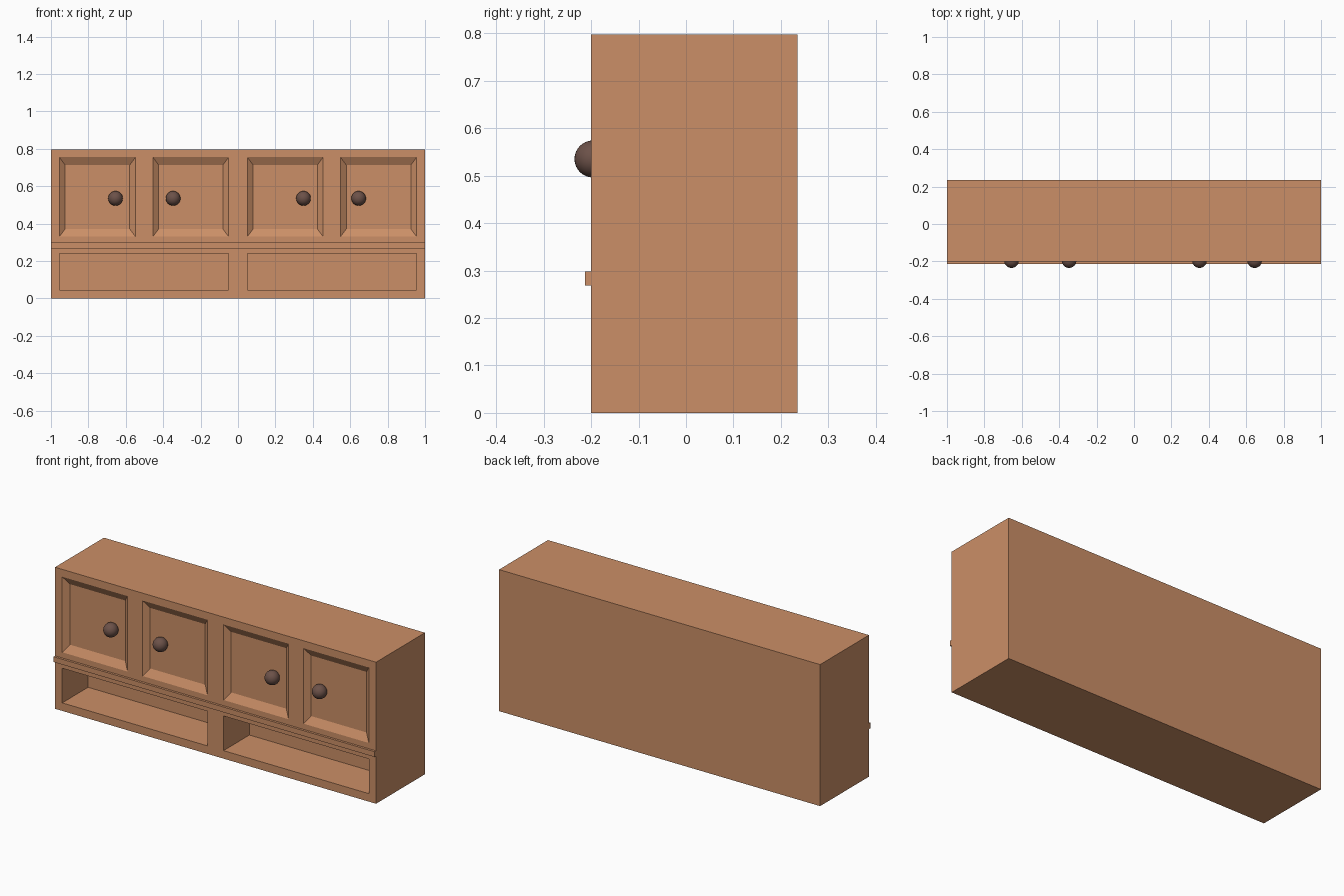
import bpy, bmesh
from mathutils import Vector

cube = bpy.data.objects.get("Cube")
if cube:
    bpy.data.objects.remove(cube, do_unlink=True)


def material(name, rgb):
    mat = bpy.data.materials.new(name)
    mat.use_nodes = True
    mat.diffuse_color = (*rgb, 1)
    mat.node_tree.nodes["Principled BSDF"].inputs["Base Color"].default_value = (*rgb, 1)
    return mat


def finish(name, bm, mat):
    bmesh.ops.recalc_face_normals(bm, faces=bm.faces)
    mesh = bpy.data.meshes.new(name)
    bm.to_mesh(mesh)
    bm.free()
    mesh.materials.append(mat)
    obj = bpy.data.objects.new(name, mesh)
    bpy.context.collection.objects.link(obj)
    return obj


wood = material("warm wood", (0.60, 0.275, 0.135))
dark = material("dark brown knob", (0.15, 0.083, 0.066))

FRONT, BACK, TOP = -0.2, 0.235, 0.797


def recess(bm, faces, depth, shrink_x=0.0, shrink_z=0.0):
    """Push a group of front faces inward, optionally tapering the walls."""
    geom = bmesh.ops.extrude_face_region(bm, geom=faces)["geom"]
    bmesh.ops.delete(bm, geom=[f for f in faces if f.is_valid], context="FACES")
    verts = [v for v in geom if isinstance(v, bmesh.types.BMVert)]
    mid = sum((v.co for v in verts), Vector()) / len(verts)
    for v in verts:
        v.co.x += shrink_x if v.co.x < mid.x else -shrink_x
        v.co.z += shrink_z if v.co.z < mid.z else -shrink_z
        v.co.y += depth


# Cabinet carcass: front grid, rear shell, then the recesses
half = [0.05, 0.455, 0.548, 0.955, 1]
xs = [-x for x in reversed(half)] + half
zs = [0, 0.045, 0.24, 0.33, 0.755, TOP]
bm = bmesh.new()
grid = [[bm.verts.new((x, FRONT, z)) for x in xs] for z in zs]
cells = [[bm.faces.new((grid[r][c], grid[r][c + 1], grid[r + 1][c + 1], grid[r + 1][c]))
          for c in range(len(xs) - 1)] for r in range(len(zs) - 1)]

rim = [e for e in bm.edges if e.is_boundary]
shell = bmesh.ops.extrude_edge_only(bm, edges=rim)["geom"]
rear_verts = [g for g in shell if isinstance(g, bmesh.types.BMVert)]
rear_edges = [g for g in shell if isinstance(g, bmesh.types.BMEdge) and g.is_boundary]
bmesh.ops.translate(bm, verts=rear_verts, vec=(0, BACK - FRONT, 0))
bmesh.ops.contextual_create(bm, geom=rear_edges)

for c in (1, 3, 5, 7):                       # sloped door panels
    recess(bm, [cells[3][c]], 0.024, 0.031, 0.042)
for c in (1, 5):                             # open shelves
    recess(bm, cells[1][c:c + 3], 0.23)
finish("cabinet_body", bm, wood)

# Trim strip between doors and shelves
bm = bmesh.new()
bmesh.ops.create_cube(bm, size=1)
bmesh.ops.scale(bm, verts=bm.verts, vec=(2, 0.018, 0.03))
bmesh.ops.translate(bm, verts=bm.verts, vec=(0, FRONT - 0.004, 0.283))
finish("trim_strip", bm, wood)

# Round door knobs
for i, x in enumerate((-0.655, -0.347, 0.35, 0.645), 1):
    bm = bmesh.new()
    bmesh.ops.create_uvsphere(bm, u_segments=32, v_segments=16, radius=0.039)
    bmesh.ops.translate(bm, verts=bm.verts, vec=(x, -0.196, 0.535))
    for f in bm.faces:
        f.smooth = True
    finish(f"door_knob_{i}", bm, dark)
